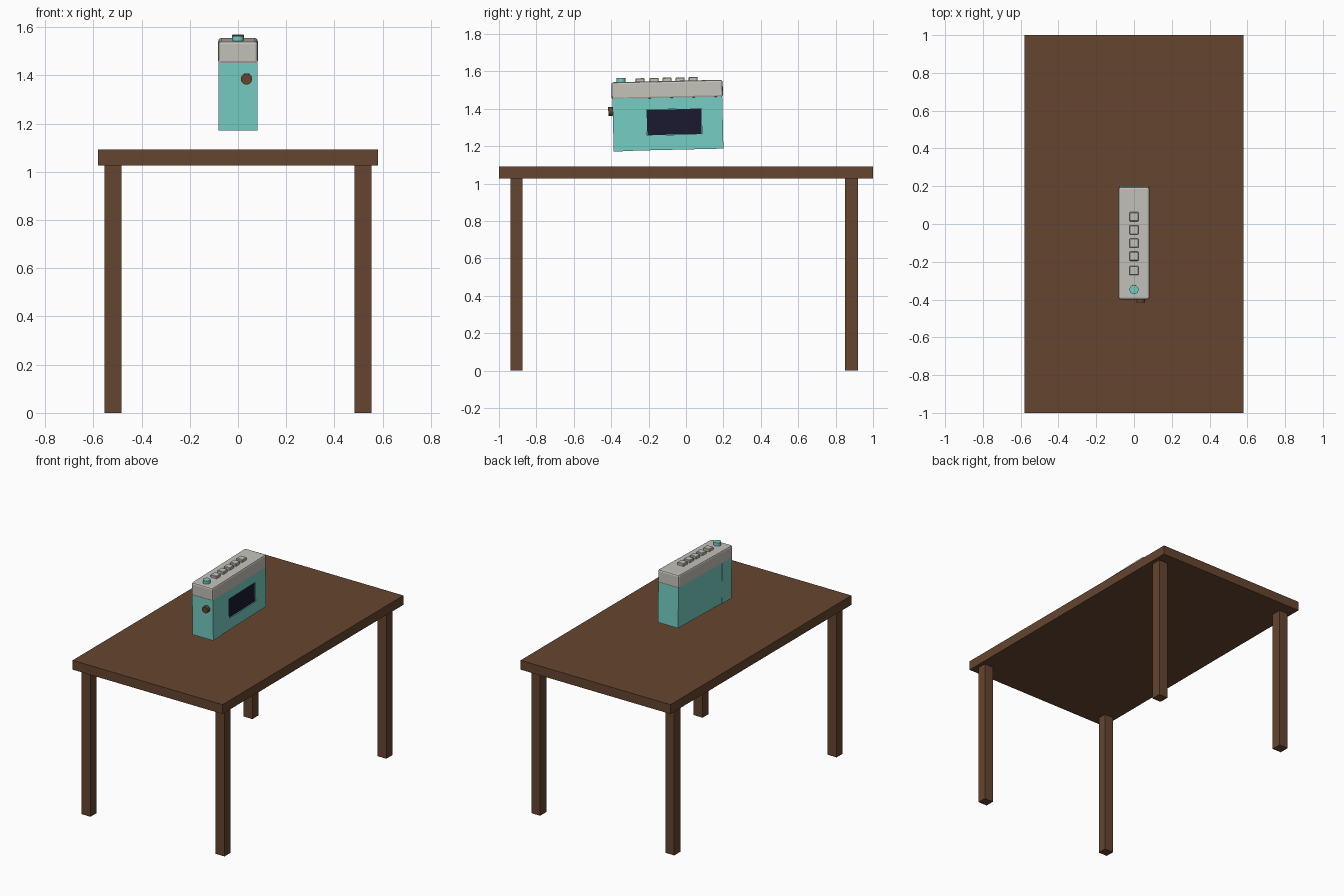
import bpy, bmesh
from math import radians
from mathutils import Matrix, Vector

if "Cube" in bpy.data.objects:
    bpy.data.objects.remove(bpy.data.objects["Cube"])


def material(name, rgb):
    m = bpy.data.materials.new(name)
    m.diffuse_color = (*rgb, 1)
    m.use_nodes = True
    m.node_tree.nodes["Principled BSDF"].inputs["Base Color"].default_value = m.diffuse_color
    return m


WOOD = material("wood", (0.13, 0.06, 0.028))
TEAL = material("teal", (0.18, 0.61, 0.55))
CREAM = material("warm_grey", (0.55, 0.54, 0.49))
DARK = material("dark_glass", (0.01, 0.01, 0.03))

# The radio leans slightly about its own centre
PIVOT = Vector((0, -0.095, 1.36))
TILT = (Matrix.Translation(PIVOT) @ Matrix.Rotation(radians(1.3), 4, 'X')
        @ Matrix.Translation(-PIVOT))


def finish(name, bm, mat, xform):
    if xform is not None:
        bm.transform(xform)
    me = bpy.data.meshes.new(name)
    bm.to_mesh(me)
    bm.free()
    if mat:
        me.materials.append(mat)
    ob = bpy.data.objects.new(name, me)
    bpy.context.collection.objects.link(ob)
    return ob


def box(name, x, y, z, mat, xform=None, bevel=0, segments=2):
    bm = bmesh.new()
    bmesh.ops.create_cube(bm, size=1)
    for v in bm.verts:
        v.co = [lo + (c + 0.5) * (hi - lo) for c, (lo, hi) in zip(v.co, (x, y, z))]
    if bevel:
        bmesh.ops.bevel(bm, geom=bm.edges[:], offset=bevel, segments=segments,
                        profile=0.5, affect='EDGES')
    return finish(name, bm, mat, xform)


def cylinder(name, centre, radius, depth, axis, mat, xform=None):
    bm = bmesh.new()
    bmesh.ops.create_cone(bm, cap_ends=True, segments=24, radius1=radius,
                          radius2=radius, depth=depth)
    if axis == 'Y':
        bm.transform(Matrix.Rotation(radians(90), 4, 'X'))
    bm.transform(Matrix.Translation(centre))
    for f in bm.faces:
        f.smooth = len(f.verts) == 4
    for e in bm.edges:
        e.smooth = all(f.smooth for f in e.link_faces)
    return finish(name, bm, mat, xform)


# Table
box("table_top", (-0.58, 0.58), (-1, 1), (1.027, 1.092), WOOD)
for side, x in (("left", (-0.553, -0.484)), ("right", (0.484, 0.553))):
    for end, y in (("front", (-0.939, -0.875)), ("back", (0.85, 0.92))):
        box(f"{end}_{side}_leg", x, y, (0, 1.03), WOOD)

# Radio body with a recessed dial window on the right side
body = box("radio_body", (-0.078, 0.078), (-0.30, 0.196), (1.18, 1.47), TEAL, TILT)
cutter = box("window_cutter", (0.068, 0.1), (-0.21, 0.083), (1.26, 1.397), TEAL, TILT)
cutter.hide_render = True
cutter.hide_viewport = True
cut = body.modifiers.new("window_recess", 'BOOLEAN')
cut.operation = 'DIFFERENCE'
cut.object = cutter
box("dial_window", (0.06, 0.071), (-0.209, 0.082), (1.261, 1.396), DARK, TILT)

# Slightly wider front end of the body
box("radio_front_end", (-0.08, 0.08), (-0.391, -0.287), (1.178, 1.47), TEAL, TILT)

# Rounded top cap
box("radio_top_cap", (-0.082, 0.082), (-0.395, 0.2), (1.455, 1.548), CREAM, TILT,
    bevel=0.011)

# Row of push buttons
for i, y in enumerate((0.043, -0.027, -0.097, -0.166, -0.242)):
    box(f"push_button_{i + 1}", (-0.024, 0.024), (y - 0.024, y + 0.024),
        (1.54, 1.566), CREAM, TILT, bevel=0.003, segments=1)

# Knobs
cylinder("top_knob", (0, -0.343, 1.555), 0.024, 0.03, 'Z', TEAL, TILT)
cylinder("tuning_knob", (0.035, -0.4, 1.392), 0.023, 0.03, 'Y', WOOD, TILT)
